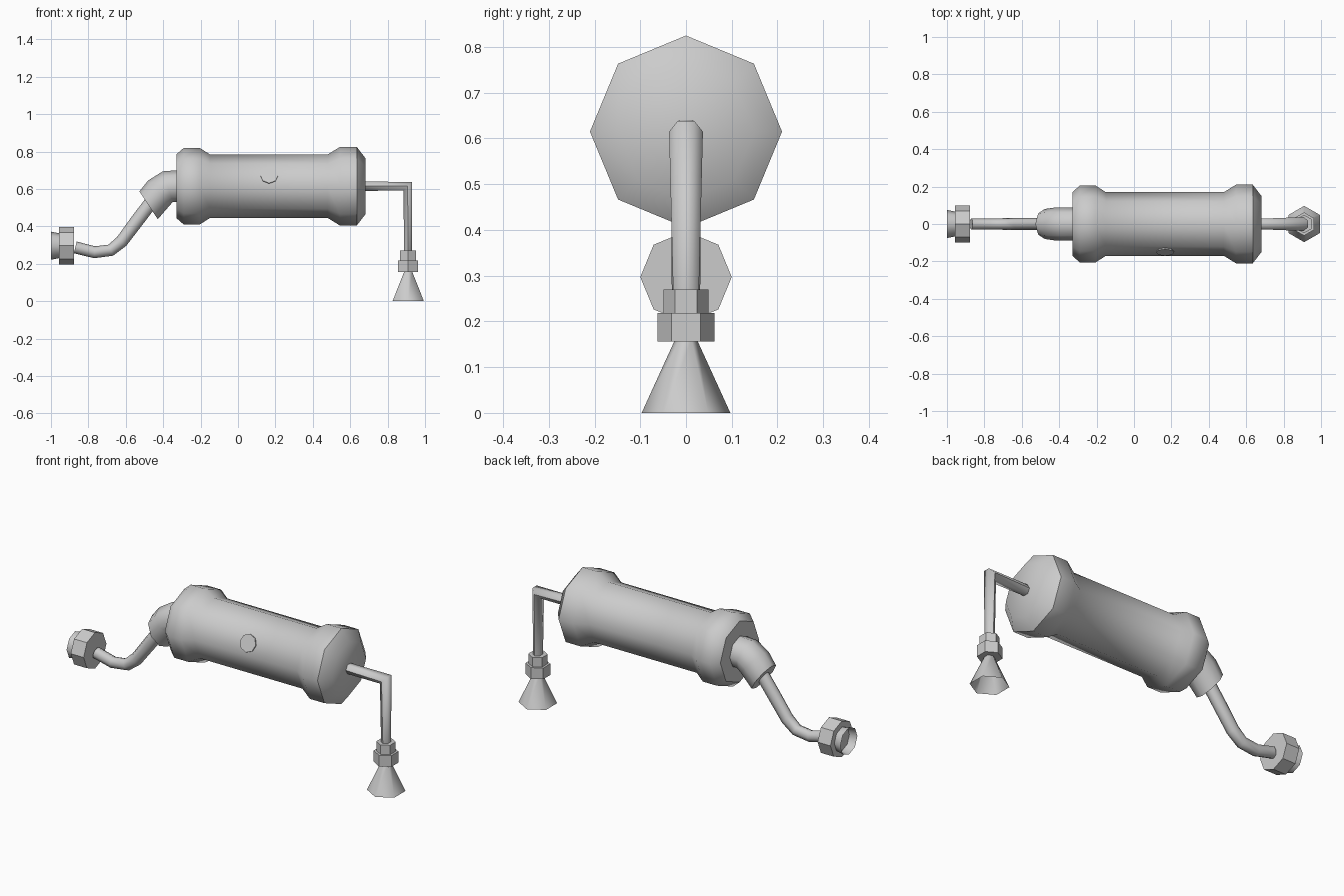
import bpy, math
from mathutils import Vector

if "Cube" in bpy.data.objects:
    bpy.data.objects.remove(bpy.data.objects["Cube"])


def loft(name, rings, sides=8, caps=(True, True), smooth=50, ends=(None, None)):
    """Loft rings (x, z, y radius, in-plane radius) along a path lying in the xz plane."""
    pts = [Vector((r[0], 0, r[1])) for r in rings]
    verts, faces, n = [], [], len(rings)
    for i, (x, z, ry, rn) in enumerate(rings):
        t = Vector((0, 0, 0))
        for a, b in ((i - 1, i), (i, i + 1)):
            if a >= 0 and b < n:
                t += (pts[b] - pts[a]).normalized()
        if i == 0 and ends[0]:
            t = Vector(ends[0])
        if i == n - 1 and ends[1]:
            t = Vector(ends[1])
        t.normalize()
        nrm = Vector((-t.z, 0, t.x))
        for k in range(sides):
            a = 2 * math.pi * k / sides
            verts.append(pts[i] + Vector((0, ry * math.cos(a), 0)) + nrm * rn * math.sin(a))
    for i in range(n - 1):
        for k in range(sides):
            a, b = i * sides + k, i * sides + (k + 1) % sides
            faces.append((a, b, b + sides, a + sides))
    if caps[0]:
        faces.append(tuple(reversed(range(sides))))
    if caps[1]:
        faces.append(tuple(range((n - 1) * sides, n * sides)))
    me = bpy.data.meshes.new(name)
    me.from_pydata(verts, [], faces)
    ob = bpy.data.objects.new(name, me)
    bpy.context.collection.objects.link(ob)
    bpy.ops.object.select_all(action='DESELECT')
    ob.select_set(True)
    bpy.context.view_layer.objects.active = ob
    bpy.ops.object.shade_smooth_by_angle(angle=math.radians(smooth))
    return ob


def lathe_x(name, z, prof, **kw):
    return loft(name, [(x, z, r, r) for x, r in prof], **kw)


def lathe_z(name, x, prof, **kw):
    return loft(name, [(x, z, r, r) for z, r in prof], **kw)


AXIS = 0.615

# Main canister with flared end collars
lathe_x("canister", AXIS, [(-0.33, 0.17), (-0.29, 0.205), (-0.205, 0.205), (-0.15, 0.17),
                           (0.48, 0.17), (0.545, 0.21), (0.635, 0.21), (0.682, 0.149)])

# Button on the upper front facet
tilt = math.radians(22.5)
bpy.ops.mesh.primitive_cylinder_add(vertices=8, radius=0.048, depth=0.02,
                                    location=(0.167, -0.143, 0.672),
                                    rotation=(math.pi / 2 - tilt, 0, 0))
bpy.context.object.name = "button"

# Elbow socket and bent hose on the left
loft("elbow_socket", [(-0.32, 0.615, 0.088, 0.086), (-0.375, 0.613, 0.088, 0.086),
                      (-0.422, 0.580, 0.088, 0.088), (-0.478, 0.513, 0.080, 0.089)],
     ends=((-1, 0, 0), (-0.83, 0, -0.55)))
loft("hose", [(-0.87, 0.288, 0.03, 0.032), (-0.767, 0.262, 0.03, 0.032),
              (-0.68, 0.273, 0.031, 0.032), (-0.622, 0.320, 0.032, 0.034),
              (-0.54, 0.430, 0.032, 0.036), (-0.46, 0.535, 0.032, 0.036)])

# Hose fitting: solid nut and open flared mouth
lathe_x("fitting_nut", 0.297, [(-0.957, 0.1), (-0.878, 0.1)], smooth=30)
lathe_x("fitting_mouth", 0.297, [(-0.955, 0.066), (-1.0, 0.075)], caps=(True, False))

# Outlet pipe with a mitred corner
loft("outlet_pipe", [(0.67, AXIS, 0.028, 0.029), (0.907, AXIS, 0.037, 0.037),
                     (0.909, 0.26, 0.028, 0.024)], sides=6, smooth=65)

# Hexagonal couplers and open spray cone
lathe_z("upper_coupler", 0.909, [(0.27, 0.049), (0.216, 0.049)], sides=6, smooth=30)
lathe_z("lower_coupler", 0.909, [(0.218, 0.0625), (0.156, 0.0625)], sides=6, smooth=30)
lathe_z("spray_cone", 0.91, [(0.16, 0.024), (0.0, 0.097)], sides=6,
        caps=(True, False), smooth=65)
